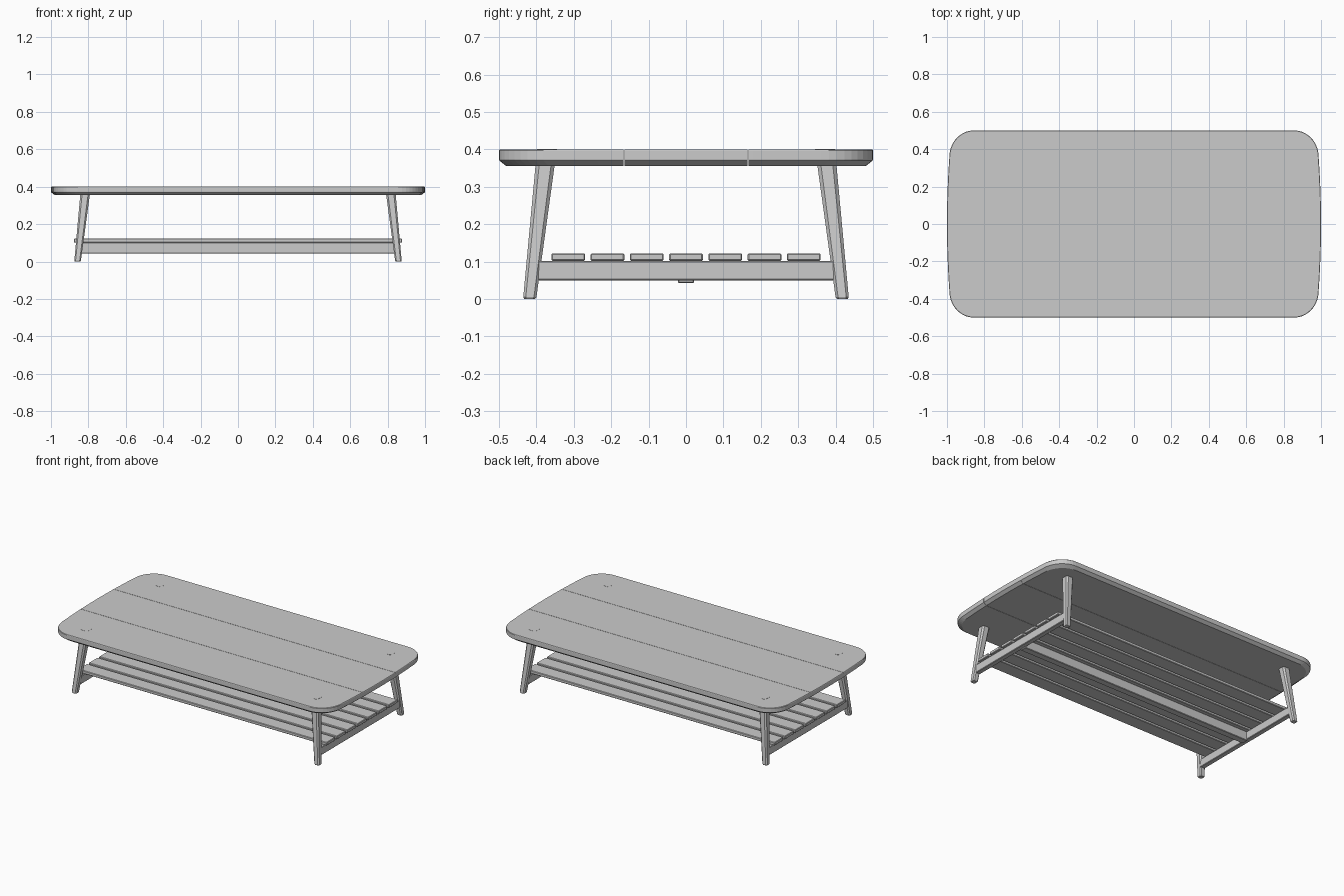
import bpy, bmesh, math
from mathutils import Vector

cube = bpy.data.objects.get("Cube")
if cube:
    bpy.data.objects.remove(cube, do_unlink=True)

grey = bpy.data.materials.new("pale_grey")
grey.use_nodes = True
grey.diffuse_color = (0.6, 0.6, 0.6, 1)
grey.node_tree.nodes["Principled BSDF"].inputs["Base Color"].default_value = grey.diffuse_color


def finish(name, bm):
    bmesh.ops.recalc_face_normals(bm, faces=bm.faces)
    mesh = bpy.data.meshes.new(name)
    bm.to_mesh(mesh)
    bm.free()
    mesh.materials.append(grey)
    obj = bpy.data.objects.new(name, mesh)
    bpy.context.collection.objects.link(obj)
    return obj


def loft(name, rings):
    """Closed solid through matching rings of points."""
    bm = bmesh.new()
    loops = [[bm.verts.new(p) for p in ring] for ring in rings]
    n = len(loops[0])
    for a, b in zip(loops, loops[1:]):
        for i in range(n):
            j = (i + 1) % n
            bm.faces.new((a[i], a[j], b[j], b[i]))
    bm.faces.new(loops[0][::-1])
    bm.faces.new(loops[-1])
    return finish(name, bm)


def box(name, x, y, z, bevel=0.003):
    rings = [[(x[0], y[0], h), (x[1], y[0], h), (x[1], y[1], h), (x[0], y[1], h)] for h in z]
    obj = loft(name, rings)
    mod = obj.modifiers.new("soft_edges", "BEVEL")
    mod.width = bevel
    mod.segments = 1
    return obj


# Tabletop outline: rounded corners and gently bowed ends
def outline(inset):
    quarter = []
    for i in range(7):
        y = 0.36 * i / 6
        quarter.append((1 - 0.013 * (y / 0.36) ** 2, y))
    for i in range(1, 11):
        a = math.pi / 2 * i / 10
        quarter.append((0.857 + 0.13 * math.cos(a), 0.36 + 0.14 * math.sin(a)))
    s = [(x * (1 - inset), y * (1 - 2 * inset)) for x, y in quarter]
    left = [(-x, y) for x, y in s[::-1]]
    return s + left[:-1] + [(-x, -y) for x, y in s] + [(x, -y) for x, y in s[::-1]][:-1]


levels = [(0.355, 0.02), (0.37, 0.001), (0.374, 0), (0.397, 0), (0.4, 0.002)]
board_cuts = [("front", -0.6, -0.167), ("middle", -0.165, 0.165), ("back", 0.167, 0.6)]

# Three boards, cut from the same rounded outline
for label, low, high in board_cuts:
    board = loft(label + "_top_board", [[(x, y, z) for x, y in outline(k)] for z, k in levels])
    bm = bmesh.new()
    bm.from_mesh(board.data)
    bmesh.ops.remove_doubles(bm, verts=bm.verts, dist=0.0001)
    for y, side in ((low, -1), (high, 1)):
        geom = bm.verts[:] + bm.edges[:] + bm.faces[:]
        bmesh.ops.bisect_plane(bm, geom=geom, plane_co=(0, y, 0),
                               plane_no=(0, side, 0), clear_outer=True)
        rim = [e for e in bm.edges if e.is_boundary]
        if rim:
            bmesh.ops.holes_fill(bm, edges=rim)
    bm.to_mesh(board.data)
    bm.free()


# Splayed, tapered legs with chamfered edges and rounded feet
def leg_ring(z, sx, sy, shrink=0):
    t = z / 0.355
    c = Vector((0.858 - 0.04 * t, 0.418 - 0.041 * t, z))
    h = 0.0175 + 0.008 * t - shrink
    k = h * 0.62
    pts = [(h, -k), (h, k), (k, h), (-k, h), (-h, k), (-h, -k), (-k, -h), (k, -h)]
    return [(sx * (c.x + px), sy * (c.y + py), z) for px, py in pts]


for sx, x_name in ((1, "left"), (-1, "right")):
    for sy, y_name in ((-1, "front"), (1, "back")):
        loft(f"{y_name}_{x_name}_leg", [leg_ring(0, sx, sy, 0.003), leg_ring(0.005, sx, sy),
                                        leg_ring(0.4008, sx, sy)])
    # End rail joining each pair of legs
    box(x_name + "_end_rail", sorted((sx * 0.833, sx * 0.865)), (-0.4, 0.4), (0.05, 0.102))

# Long beam under the shelf
box("shelf_beam", (-0.84, 0.84), (-0.022, 0.022), (0.043, 0.102))

# Shelf slats
for i in range(7):
    y = (i - 3) * 0.105
    box(f"shelf_slat_{i + 1}", (-0.878, 0.878), (y - 0.045, y + 0.045), (0.102, 0.122))
